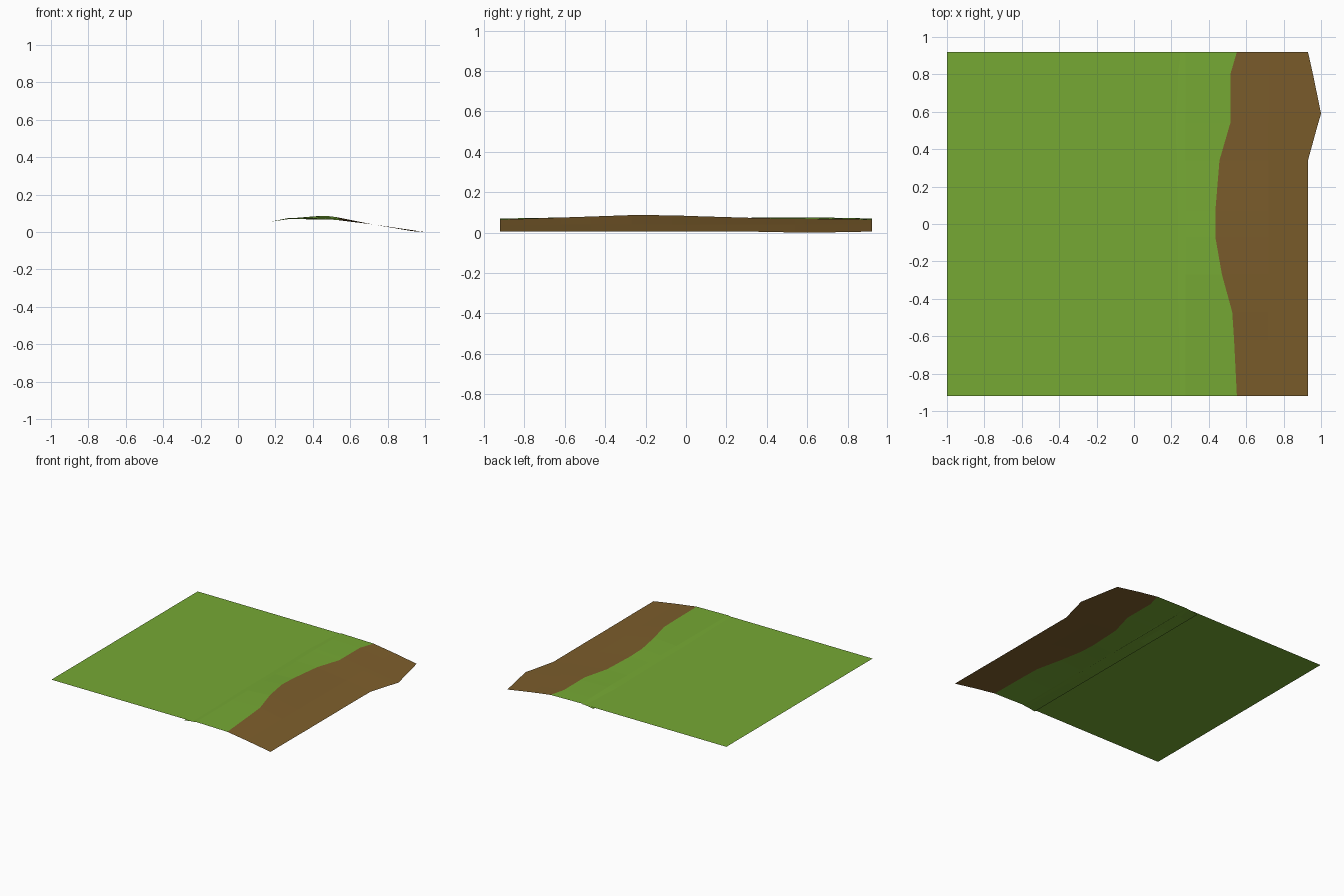
import bpy

def material(name, rgb):
    m = bpy.data.materials.new(name)
    m.diffuse_color = (*rgb, 1)
    return m

grass = material("grass green", (0.18, 0.395, 0.034))
earth = material("earth brown", (0.205, 0.112, 0.025))

def loft(name, rows, mat):
    """Skin a grid of quads between rows of points, facing up."""
    n = len(rows[0])
    verts = [p for r in rows for p in r]
    faces = [(i * n + j, (i + 1) * n + j, (i + 1) * n + j + 1, i * n + j + 1)
             for i in range(len(rows) - 1) for j in range(n - 1)]
    me = bpy.data.meshes.new(name)
    me.from_pydata(verts, [], faces)
    me.materials.append(mat)
    me.update()
    ob = bpy.data.objects.new(name, me)
    bpy.context.collection.objects.link(ob)
    return ob

# Stations along the bank: y, crest x, crest z, foot x, foot z, back-lip height
stations = [
    (-0.92, 0.55, 0.065, 0.93, 0.007, 0.070),
    (-0.62, 0.535, 0.075, 0.93, 0.007, 0.071),
    (-0.47, 0.525, 0.080, 0.93, 0.006, 0.072),
    (-0.27, 0.47, 0.087, 0.93, 0.006, 0.073),
    (-0.07, 0.435, 0.086, 0.93, 0.006, 0.073),
    (0.07, 0.435, 0.081, 0.93, 0.006, 0.073),
    (0.34, 0.457, 0.073, 0.93, 0.005, 0.074),
    (0.54, 0.515, 0.069, 0.985, 0.001, 0.076),
    (0.59, 0.515, 0.069, 1.00, 0.000, 0.076),
    (0.80, 0.515, 0.068, 0.957, 0.003, 0.073),
    (0.92, 0.55, 0.065, 0.93, 0.006, 0.070),
]
lip = [(0.17, s[0], 0.055) for s in stations]
shoulder = [(0.275, s[0], s[5]) for s in stations]
crest = [(s[1], s[0], s[2]) for s in stations]
middle = [(0.72, s[0], 0.041) for s in stations]
foot = [(s[3], s[0], s[4]) for s in stations]

# Flat grass field
loft("grass_field", [[(-1, -0.92, 0.066), (-1, 0.92, 0.066)],
                     [(0.27, -0.92, 0.066), (0.27, 0.92, 0.066)]], grass)
# Grassy top of the bank, its lip tucked under the field
loft("grass_bank_top", [lip, shoulder, crest], grass)
# Bare earth slope
loft("earth_slope", [crest, middle, foot], earth)
